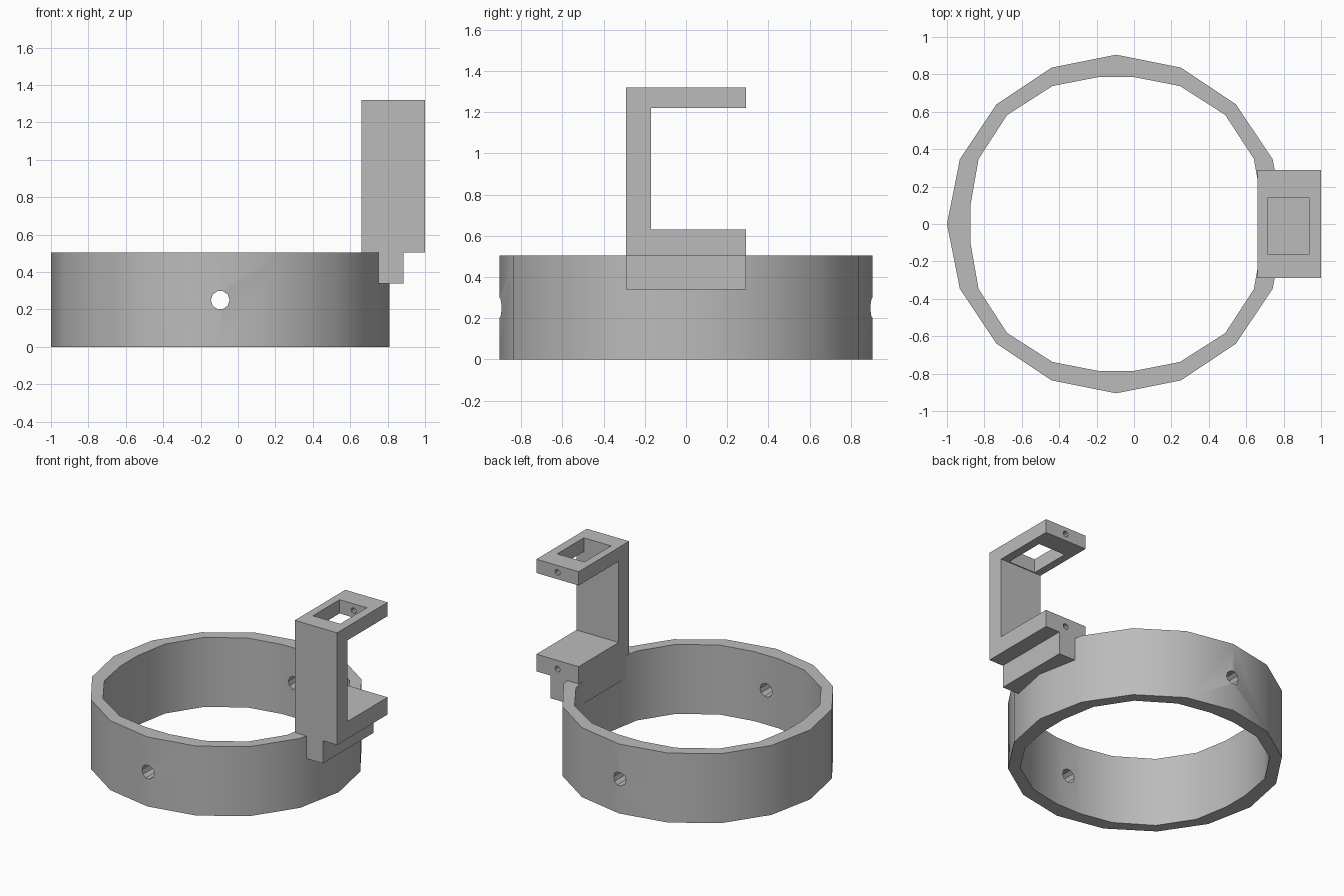
import bpy, bmesh, math
from mathutils import Vector, Matrix

cube = bpy.data.objects.get("Cube")
if cube:
    bpy.data.objects.remove(cube, do_unlink=True)

CX = -0.095          # ring centre
RING_H = 0.505
X0, X1 = 0.66, 1.0   # bracket width

grey = bpy.data.materials.new("plain_grey")
grey.use_nodes = True
grey.diffuse_color = (0.5, 0.5, 0.5, 1)
grey.node_tree.nodes["Principled BSDF"].inputs["Base Color"].default_value = (0.5, 0.5, 0.5, 1)


def prism(name, points, direction):
    """Extrude a closed 3D outline along a direction."""
    bm = bmesh.new()
    face = bm.faces.new([bm.verts.new(p) for p in points])
    new = bmesh.ops.extrude_face_region(bm, geom=[face])["geom"]
    bmesh.ops.translate(bm, vec=Vector(direction),
                        verts=[g for g in new if isinstance(g, bmesh.types.BMVert)])
    bmesh.ops.recalc_face_normals(bm, faces=bm.faces)
    mesh = bpy.data.meshes.new(name)
    bm.to_mesh(mesh)
    bm.free()
    mesh.materials.append(grey)
    obj = bpy.data.objects.new(name, mesh)
    bpy.context.collection.objects.link(obj)
    return obj


def box(name, lo, hi):
    (x, y, z), (x2, y2, z2) = lo, hi
    return prism(name, [(x, y, z), (x2, y, z), (x2, y2, z), (x, y2, z)], (0, 0, z2 - z))


def y_hole(x, z, r, y0, y1, sides=10):
    """Cutter rod running along y."""
    ring = [(x + r * math.cos(math.tau * i / sides), y0, z + r * math.sin(math.tau * i / sides))
            for i in range(sides)]
    return prism("hole_cutter", ring, (0, y1 - y0, 0))


def activate(obj):
    bpy.ops.object.select_all(action='DESELECT')
    obj.select_set(True)
    bpy.context.view_layer.objects.active = obj


def cut(obj, cutter):
    cutter.hide_render = True
    mod = obj.modifiers.new("cut", 'BOOLEAN')
    mod.operation, mod.solver, mod.object = 'DIFFERENCE', 'EXACT', cutter
    activate(obj)
    bpy.ops.object.modifier_apply(modifier=mod.name)
    bpy.data.objects.remove(cutter, do_unlink=True)


# Ring band: sixteen-sided outside, twenty-sided bore mirrored from one quadrant
outer = [(CX + 0.905 * math.cos(math.tau * i / 16), 0.905 * math.sin(math.tau * i / 16), 0)
         for i in range(16)]
quarter = [(0.78, 0.097), (0.736, 0.348), (0.583, 0.583), (0.34, 0.738), (0.098, 0.785)]
half = quarter + [(-x, y) for x, y in reversed(quarter)]
loop = half + [(x, -y) for x, y in reversed(half)]
ring = prism("ring_band", outer, (0, 0, RING_H))
cut(ring, prism("bore_cutter", [(CX + x, y, -0.2) for x, y in loop], (0, 0, 1)))
cut(ring, y_hole(CX, 0.25, 0.05, -1.2, 1.2))
activate(ring)
bpy.ops.object.shade_smooth_by_angle(angle=math.radians(30))

# C-shaped bracket
profile = [(-0.29, RING_H), (0.29, RING_H), (0.29, 0.63), (-0.17, 0.63),
           (-0.17, 1.22), (0.29, 1.22), (0.29, 1.32), (-0.29, 1.32)]
bracket = prism("bracket", [(X0, y, z) for y, z in profile], (X1 - X0, 0, 0))
cut(bracket, box("window_cutter", (0.717, -0.163, 1.15), (0.936, 0.143, 1.4)))

# Screw holes in the open ends of the arms
for z in (1.27, 0.567):
    cut(bracket, y_hole((X0 + X1) / 2, z, 0.021, 0.12, 0.4))

# Mounting block joining bracket and ring
box("mounting_block", (X0, -0.29, 0.34), (0.885, 0.29, RING_H))
